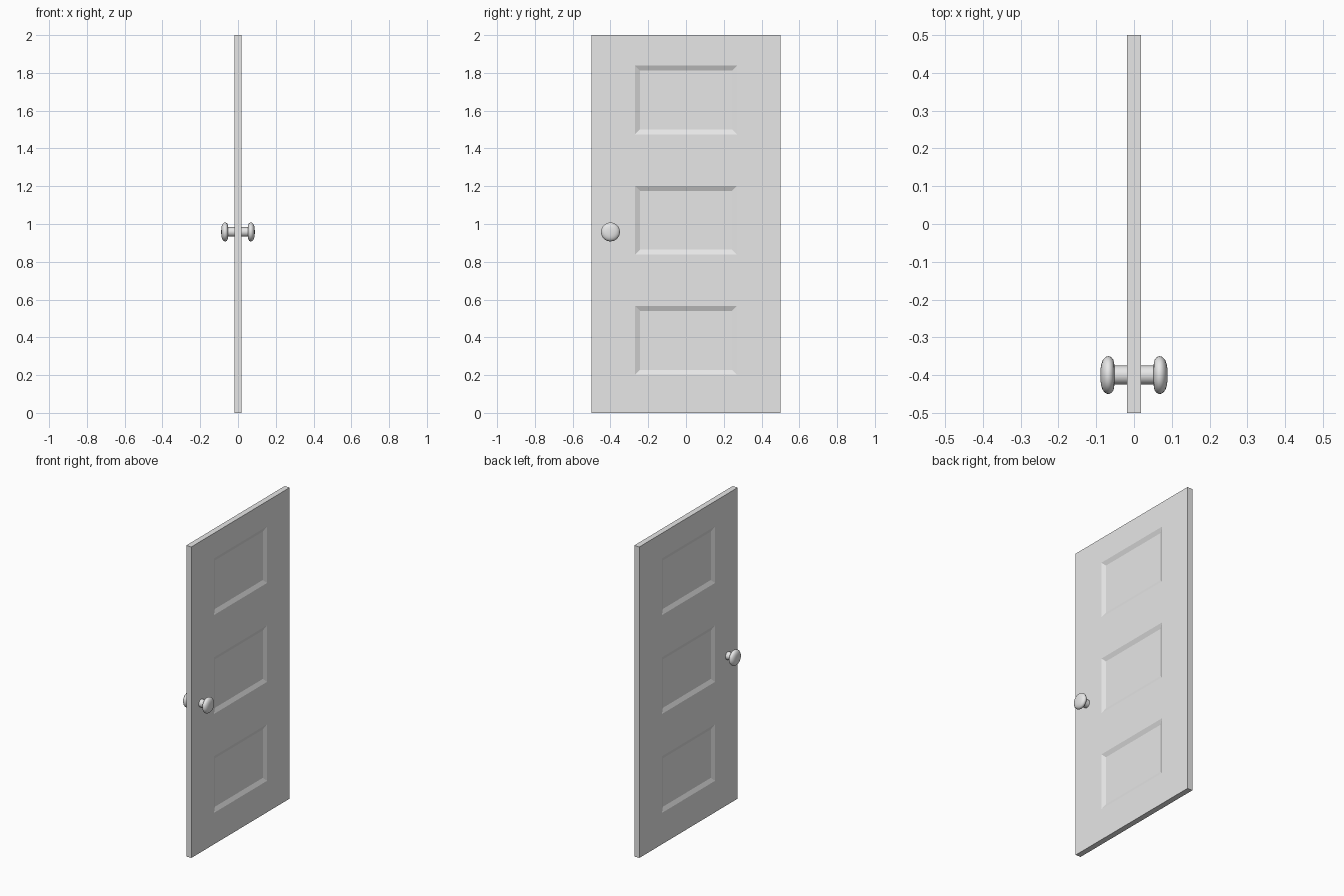
import bpy, bmesh, math
from mathutils import Matrix, Vector

if "Cube" in bpy.data.objects:
    bpy.data.objects.remove(bpy.data.objects["Cube"])

T = 0.018                                              # half thickness of the door
PANELS = [(0.202, 0.566), (0.838, 1.202), (1.474, 1.838)]  # bottom and top of each panel
PANEL_Y = 0.27                                         # half width of the panels


def material(name, colour):
    mat = bpy.data.materials.new(name)
    mat.diffuse_color = (*colour, 1)
    mat.use_nodes = True
    mat.node_tree.nodes["Principled BSDF"].inputs["Base Color"].default_value = mat.diffuse_color
    return mat


grey = material("light_grey", (0.8, 0.8, 0.8))


def add_object(name, bm):
    mesh = bpy.data.meshes.new(name)
    bm.to_mesh(mesh)
    bm.free()
    mesh.materials.append(grey)
    obj = bpy.data.objects.new(name, mesh)
    bpy.context.collection.objects.link(obj)
    return obj


def door_slab():
    bm = bmesh.new()
    bmesh.ops.create_cube(bm, size=1, matrix=Matrix.Translation((0, 0, 1)) @ Matrix.Diagonal((2 * T, 1, 2, 1)))
    # cut lines around the panels
    cuts = [((0, y, 0), (0, 1, 0)) for y in (-PANEL_Y, PANEL_Y)]
    cuts += [((0, 0, z), (0, 0, 1)) for pair in PANELS for z in pair]
    for co, no in cuts:
        bmesh.ops.bisect_plane(bm, geom=bm.verts[:] + bm.edges[:] + bm.faces[:], plane_co=co, plane_no=no)
    bm.normal_update()
    # recess three panels with sloped borders on both sides
    faces = []
    for f in bm.faces:
        c = f.calc_center_median()
        if abs(f.normal.x) > 0.9 and abs(c.y) < PANEL_Y and any(a < c.z < b for a, b in PANELS):
            faces.append(f)
    bmesh.ops.inset_individual(bm, faces=faces, thickness=0.037, depth=-0.012)
    return add_object("door_slab", bm)


def knob(name, side):
    # turned profile: (distance from the door centre, radius)
    neck = [(T - 0.004, 0.025), (0.052, 0.025)]
    rim = [(0.0525, 0.033), (0.055, 0.041), (0.059, 0.0465), (0.064, 0.0493), (0.068, 0.05),
           (0.073, 0.049), (0.078, 0.0455), (0.083, 0.039), (0.0863, 0.030), (0.088, 0.020),
           (0.0887, 0.010), (0.089, 0)]
    bm = bmesh.new()
    verts = [bm.verts.new((side * x, r, 0)) for x, r in neck + rim]
    edges = [bm.edges.new(p) for p in zip(verts, verts[1:])]
    bmesh.ops.spin(bm, geom=verts + edges, cent=(0, 0, 0), axis=(1, 0, 0), angle=math.tau, steps=32)
    bmesh.ops.remove_doubles(bm, verts=bm.verts[:], dist=1e-5)
    bmesh.ops.translate(bm, verts=bm.verts[:], vec=Vector((0, -0.4, 0.958)))
    bmesh.ops.recalc_face_normals(bm, faces=bm.faces[:])
    # make sure the tip faces outward
    tip = max(bm.faces, key=lambda f: side * f.calc_center_median().x)
    if tip.normal.x * side < 0:
        bmesh.ops.reverse_faces(bm, faces=bm.faces[:])
    obj = add_object(name, bm)
    bpy.ops.object.select_all(action='DESELECT')
    obj.select_set(True)
    bpy.context.view_layer.objects.active = obj
    bpy.ops.object.shade_smooth_by_angle(angle=math.radians(40))


door_slab()
knob("right_knob", 1)
knob("left_knob", -1)
